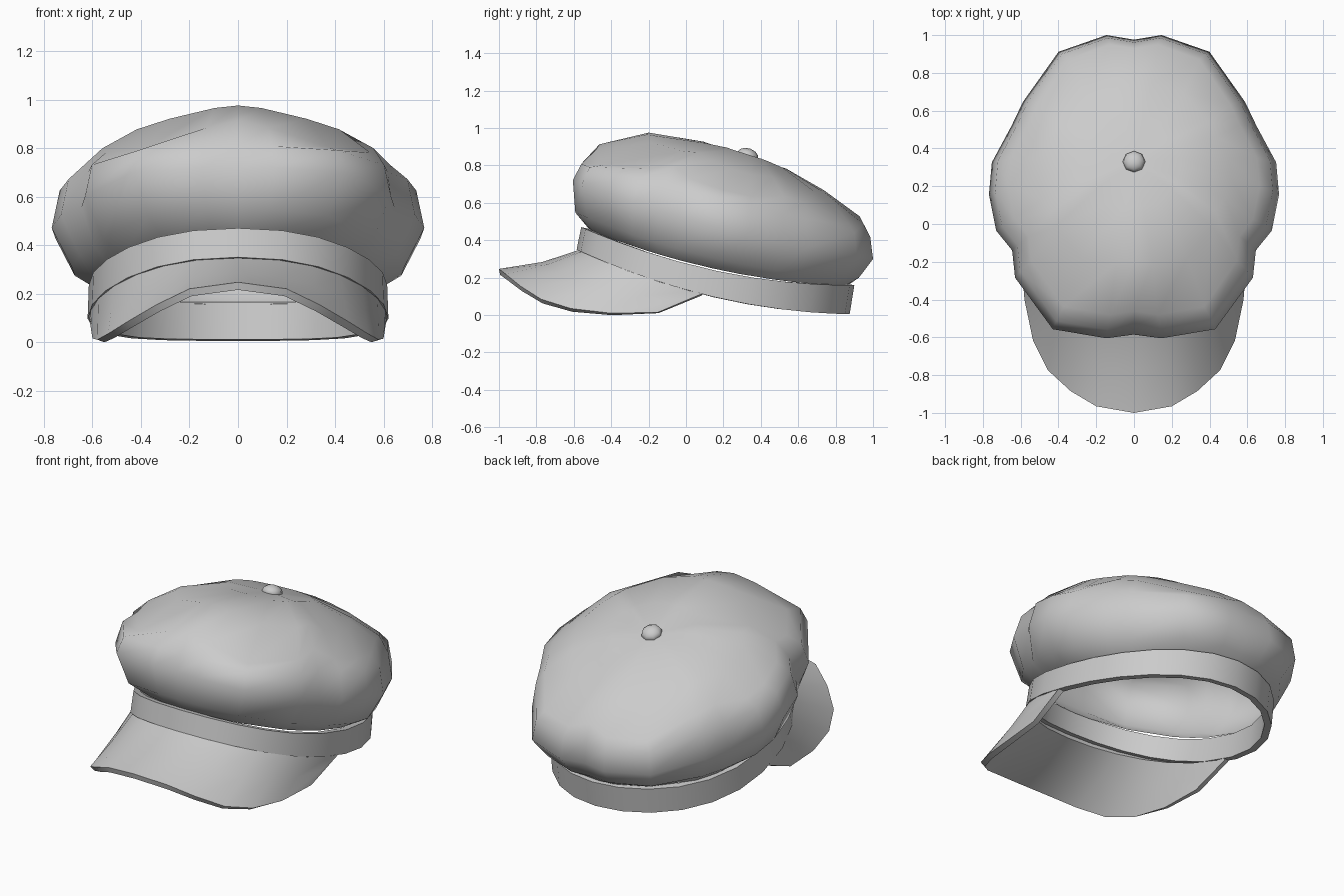
import bpy, math

if "Cube" in bpy.data.objects:
    bpy.data.objects.remove(bpy.data.objects["Cube"])


def loft(name, rows, closed=True, apex=None, thick=0.0, angle=40):
    """Skin rows of points (outward when rows rise and points run counter-clockwise)."""
    n = len(rows[0])
    verts = [p for r in rows for p in r]
    faces = []
    for i in range(len(rows) - 1):
        for j in range(n if closed else n - 1):
            k = (j + 1) % n
            faces.append((i * n + j, i * n + k, (i + 1) * n + k, (i + 1) * n + j))
    if apex:
        verts.append(apex)
        base = (len(rows) - 1) * n
        faces += [(base + j, base + (j + 1) % n, len(verts) - 1) for j in range(n)]
    me = bpy.data.meshes.new(name)
    me.from_pydata(verts, [], faces)
    ob = bpy.data.objects.new(name, me)
    bpy.context.collection.objects.link(ob)
    bpy.ops.object.select_all(action="DESELECT")
    ob.select_set(True)
    bpy.context.view_layer.objects.active = ob
    if thick:
        m = ob.modifiers.new("thickness", "SOLIDIFY")
        m.thickness, m.offset = thick, -1
        bpy.ops.object.modifier_apply(modifier=m.name)
    bpy.ops.object.shade_smooth_by_angle(angle=math.radians(angle))
    return ob


def place(u, v, front, back, w, sag, drop=0):
    """Map unit-outline point onto a tilted ring spanning front (y, z) to back (y, z)."""
    f = (v + 1) / 2
    return (u * w,
            front[0] + (back[0] - front[0]) * f,
            front[1] + (back[1] - front[1]) * f + sag * max(0, 1 - v * v) - drop * u * u)


def oval(t):
    """Unit circle starting at the front, with the front half slightly squared."""
    s, c = math.sin(t), -math.cos(t)
    e = .9 if c < 0 else 1
    return math.copysign(abs(s) ** e, s), math.copysign(abs(c) ** e, c)


def mirrored(half):
    """Full closed outline from a half that starts and ends on the centre line."""
    return half + [(-u, v) for u, v in half[-2:0:-1]]


# Crown: panelled outline with seam dents, lofted from the band up and over
outline = mirrored([(0, -.975), (.19, -1), (.56, -.94), (.82, -.60), (.84, -.42),
                    (.95, -.29), (1, -.05), (.98, .16), (.845, .40), (.765, .56),
                    (.52, .89), (.19, 1), (0, .97)])
# front (y, z), back (y, z), half width, side sag, panel strength, side drop
rings = [((-.51, .45), (.86, .155), .59, -.06, 0, 0),
         ((-.597, .55), (.93, .20), .685, -.075, .6, 0),
         ((-.605, .72), (1.0, .30), .768, -.05, 1, 0),
         ((-.56, .81), (.985, .42), .735, .04, 1, .04),
         ((-.48, .90), (.95, .50), .665, .37, 1, .41),
         ((-.21, .972), (.75, .655), .51, .16, .9, .20),
         ((.09, .927), (.54, .78), .25, .04, .7, .03)]
rows = []
for fr, bk, w, sag, d, drop in rings:
    row = []
    for u, v in outline:
        s = d + (1 - d) / math.hypot(u, v)
        row.append(place(u * s, v * s, fr, bk, w, sag, drop))
    rows.append(row)
loft("crown", rows, apex=(0, .33, .845), angle=60)

# Band: tilted oval strip
N = 24
circle = [oval(2 * math.pi * i / N) for i in range(N)]
low = ((-.585, .35), (.875, .005), .62, -.08)
high = ((-.56, .47), (.90, .16), .615, -.08)
loft("band", [[place(u, v, *low) for u, v in circle],
              [place(u, v, *high) for u, v in circle]], thick=.04)

# Visor: curved sheet from the outer rim to the band's lower edge
rim = [(0, -1, .247), (.20, -.965, .22), (.335, -.885, .155), (.455, -.775, .085),
       (.535, -.615, .035), (.58, -.40, .01), (.60, -.15, .015), (.615, .08, .112)]
inner = []
for i in range(len(rim)):
    u, v = oval(math.radians(96 * i / (len(rim) - 1)))
    inner.append(place(u * .99, v * .99, *low))
inner[-1] = (.605, .095, .125)


def both_sides(half):
    return [(-x, y, z) for x, y, z in half[:0:-1]] + half


def blend(f, dip):
    """Row of points between rim and band, sunk a little in the middle."""
    out = []
    for i, (a, b) in enumerate(zip(rim, inner)):
        p = [a[k] + (b[k] - a[k]) * f for k in range(3)]
        p[2] -= dip * (1 - i / (len(rim) - 1))
        out.append(tuple(p))
    return out


loft("visor", [both_sides(r) for r in (rim, blend(.55, .018), inner)],
     closed=False, thick=.032, angle=45)

# Button on top
bpy.ops.mesh.primitive_uv_sphere_add(segments=8, ring_count=6, radius=.06,
                                     location=(0, .33, .85))
button = bpy.context.object
button.name = "button"
button.scale.z = .7
button.rotation_euler.x = math.radians(-20)
bpy.ops.object.shade_smooth()
